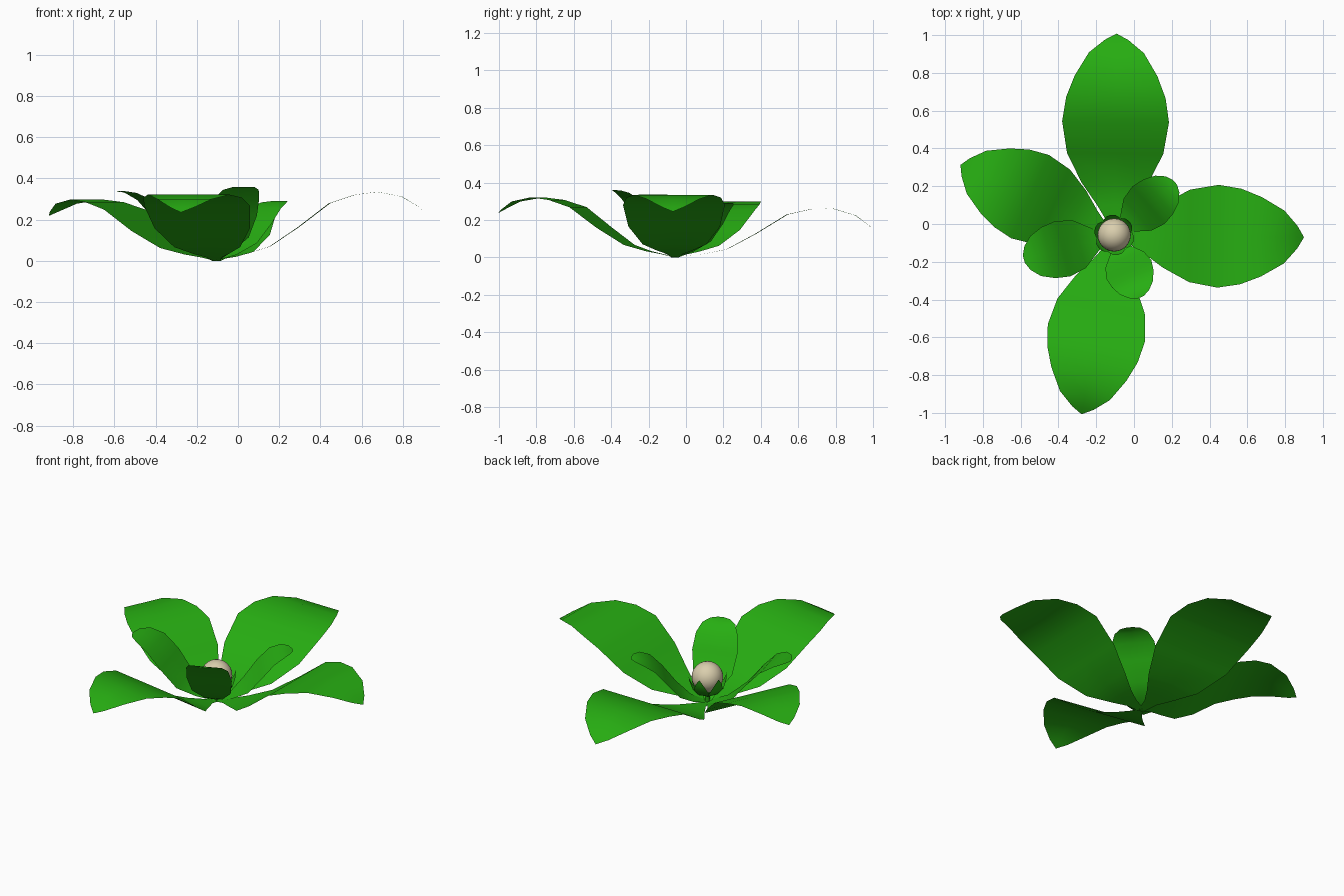
import bpy, bmesh, math
from mathutils import Matrix, Vector

cube = bpy.data.objects.get("Cube")
if cube:
    bpy.data.objects.remove(cube, do_unlink=True)


def material(name, colour):
    m = bpy.data.materials.new(name)
    m.use_nodes = True
    m.diffuse_color = (*colour, 1)
    bsdf = m.node_tree.nodes["Principled BSDF"]
    bsdf.inputs["Base Color"].default_value = (*colour, 1)
    bsdf.inputs["Roughness"].default_value = 0.8
    return m


leaf_green = material("leaf green", (0.02, 0.42, 0.006))
berry_cream = material("berry cream", (0.70, 0.62, 0.42))
centre = Vector((-0.105, -0.058, 0))


def finish(name, bm, mat):
    mesh = bpy.data.meshes.new(name)
    bm.to_mesh(mesh)
    bm.free()
    mesh.materials.append(mat)
    for p in mesh.polygons:
        p.use_smooth = True
    ob = bpy.data.objects.new(name, mesh)
    bpy.context.collection.objects.link(ob)
    return ob


# A blade is a strip: each station is distance, height, half width
def blade(name, stations, angle, scale=1, pitch=0):
    bm = bmesh.new()
    rows = [[bm.verts.new((d, s * w, z)) for s in (-1, 0, 1)] for d, z, w in stations]
    for a, b in zip(rows, rows[1:]):
        for i in range(2):
            bm.faces.new((a[i], b[i], b[i + 1], a[i + 1]))
    bmesh.ops.remove_doubles(bm, verts=bm.verts, dist=0.0001)
    turn = (Matrix.Translation(centre) @ Matrix.Rotation(math.radians(angle), 4, "Z")
            @ Matrix.Rotation(math.radians(-pitch), 4, "Y") @ Matrix.Scale(scale, 4))
    bm.transform(turn)
    return finish(name, bm, leaf_green)


large = [(0, 0, 0.02), (0.07, 0.018, 0.04), (0.15, 0.035, 0.09), (0.26, 0.07, 0.17),
         (0.40, 0.165, 0.245), (0.55, 0.28, 0.272), (0.67, 0.32, 0.253),
         (0.78, 0.335, 0.21), (0.90, 0.312, 0.14), (0.97, 0.27, 0.06), (1.005, 0.245, 0)]
small = [(0, 0.005, 0.02), (0.10, 0.035, 0.06), (0.19, 0.10, 0.13), (0.28, 0.21, 0.152),
         (0.36, 0.295, 0.14), (0.43, 0.33, 0.11), (0.475, 0.338, 0.065), (0.495, 0.335, 0.02)]
sepal = [(0, 0.045, 0.01), (0.05, 0.06, 0.035), (0.085, 0.10, 0.045),
         (0.103, 0.145, 0.025), (0.108, 0.18, 0)]

# Large leaves
blade("large_leaf_left", large, -0.7)
blade("large_leaf_back", large, 89.3, 1.04, -6)
blade("large_leaf_right", large, 155.5, 0.89)
blade("large_leaf_front", large, -100.3, 0.96)

# Small upright leaves
blade("small_leaf_back", small, 41, 0.86)
blade("small_leaf_right", small, 195)
blade("small_leaf_front", small, -67, 0.85, 11)

# Calyx
for i in range(6):
    blade(f"sepal_{i + 1}", sepal, 100 + 60 * i)

# Berry
bm = bmesh.new()
bmesh.ops.create_uvsphere(bm, u_segments=24, v_segments=14, radius=0.088)
bmesh.ops.translate(bm, verts=bm.verts, vec=centre + Vector((0, 0, 0.155)))
finish("berry", bm, berry_cream)

# Short stem
bm = bmesh.new()
bmesh.ops.create_cone(bm, segments=8, radius1=0.012, radius2=0.016, depth=0.06)
bmesh.ops.translate(bm, verts=bm.verts, vec=centre + Vector((0, 0, 0.03)))
finish("stem", bm, leaf_green)
